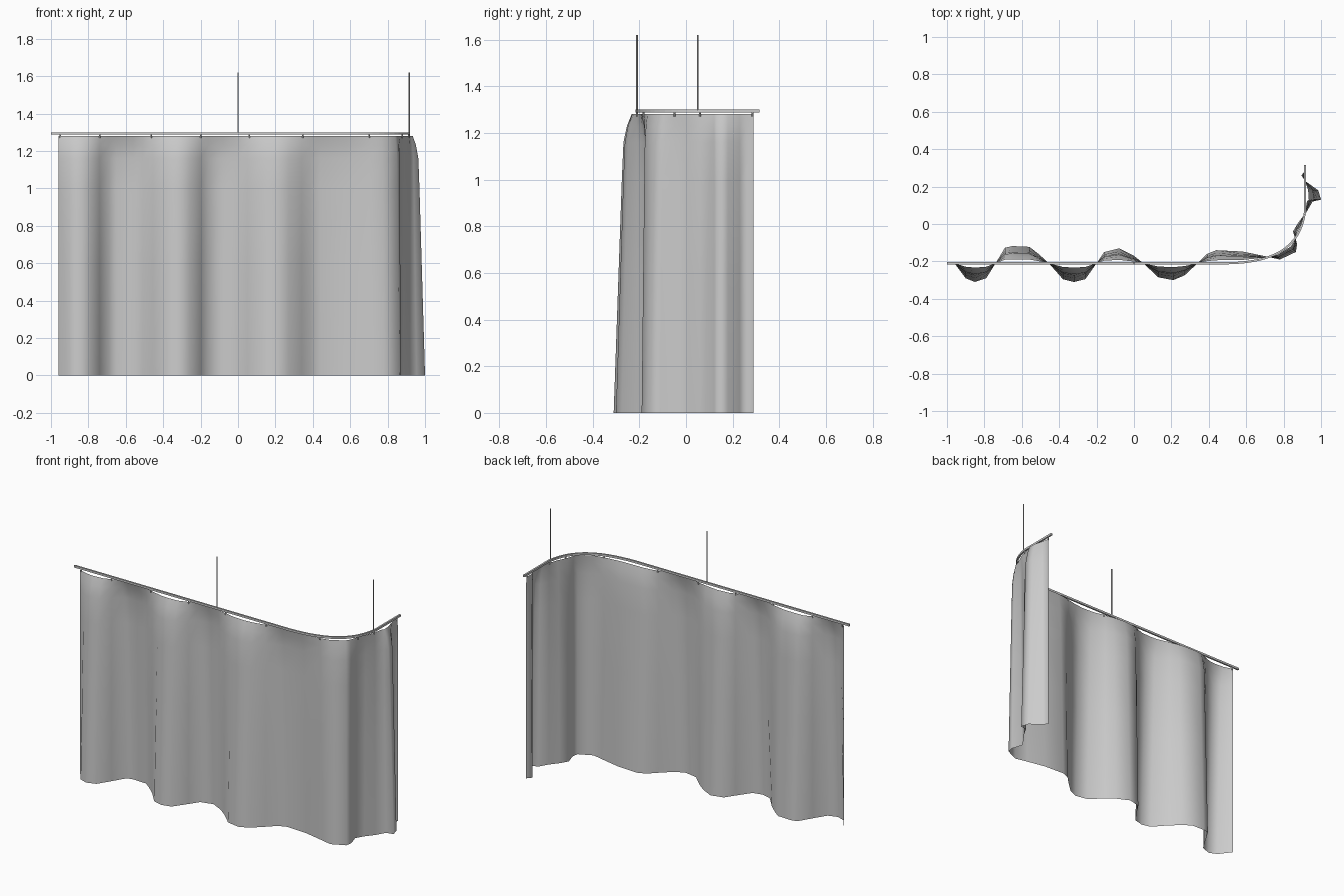
import bpy, bmesh
from mathutils import Vector
from mathutils.geometry import intersect_point_line, interpolate_bezier

if "Cube" in bpy.data.objects:
    bpy.data.objects.remove(bpy.data.objects["Cube"])

RAIL_Y = -0.21


def make_object(name, bm, smooth=False):
    bmesh.ops.recalc_face_normals(bm, faces=bm.faces)
    mesh = bpy.data.meshes.new(name)
    bm.to_mesh(mesh)
    bm.free()
    for p in mesh.polygons:
        p.use_smooth = smooth
    ob = bpy.data.objects.new(name, mesh)
    bpy.context.collection.objects.link(ob)
    return ob


# Rail centre line: long straight, bend, short straight
bend = interpolate_bezier(Vector((0.50, RAIL_Y, 0)), Vector((0.76, -0.205, 0)),
                          Vector((0.89, -0.12, 0)), Vector((0.915, 0.07, 0)), 16)
rail = [Vector((-1, RAIL_Y, 0))] + [Vector(p) for p in bend] + [Vector((0.915, 0.315, 0))]


def sweep(name, path, width, z0, z1):
    bm = bmesh.new()
    rings = []
    for i, p in enumerate(path):
        t = (path[min(i + 1, len(path) - 1)] - path[max(i - 1, 0)]).normalized()
        n = Vector((-t.y, t.x, 0)) * width / 2
        rings.append([bm.verts.new((q.x, q.y, z)) for q, z in
                      ((p - n, z0), (p + n, z0), (p + n, z1), (p - n, z1))])
    for a, b in zip(rings, rings[1:]):
        for k in range(4):
            bm.faces.new((a[k], a[(k + 1) % 4], b[(k + 1) % 4], b[k]))
    bm.faces.new(rings[0])
    bm.faces.new(rings[-1])
    return make_object(name, bm)


def rod(name, x, y, z0, z1, r):
    bm = bmesh.new()
    bmesh.ops.create_cone(bm, cap_ends=True, segments=8, radius1=r, radius2=r, depth=z1 - z0)
    bmesh.ops.translate(bm, verts=bm.verts, vec=(x, y, (z0 + z1) / 2))
    return make_object(name, bm)


def nearest_on_rail(p):
    best = None
    for a, b in zip(rail, rail[1:]):
        _, f = intersect_point_line(p, a, b)
        q = a.lerp(b, max(0, min(1, f)))
        if best is None or (q - p).length < (best - p).length:
            best = q
    return best


sweep("curtain_rail", rail, 0.011, 1.287, 1.3)

# Ceiling hangers
for x, y in ((0, RAIL_Y), (0.915, 0.05)):
    rod("hanger_rod", x, y, 1.295, 1.62, 0.0035)

# Curtain: hem outline, drawn in toward the rail at the top
hem = [(-.96, -.21), (-.9, -.29), (-.85, -.31), (-.79, -.29), (-.74, -.21),
       (-.69, -.127), (-.65, -.118), (-.56, -.122), (-.51, -.16), (-.455, -.21),
       (-.38, -.295), (-.32, -.31), (-.26, -.295), (-.2, -.21), (-.16, -.15),
       (-.08, -.13), (0, -.17), (.05, -.21), (.13, -.285), (.21, -.3),
       (.27, -.275), (.34, -.21), (.39, -.16), (.44, -.14), (.58, -.147),
       (.7, -.172), (.78, -.19), (.865, -.15), (.872, -.11), (.85, -.04),
       (.88, .01), (.92, .06), (.955, .12), (1.0, .13), (.985, .18),
       (.915, .23), (.895, .26), (.92, .29)]
levels = [(0, 1), (0.6, 0.79), (1.0, 0.65), (1.16, 0.58), (1.23, 0.43), (1.28, 0.23)]
bm = bmesh.new()
grid = []
for x, y in hem:
    p = Vector((x, y, 0))
    base = nearest_on_rail(p)
    col = []
    for z, f in levels:
        q = base.lerp(p, f)
        col.append(bm.verts.new((q.x, q.y, z)))
    grid.append(col)
for a, b in zip(grid, grid[1:]):
    for k in range(len(levels) - 1):
        bm.faces.new((a[k], b[k], b[k + 1], a[k + 1]))
make_object("curtain_fabric", bm, smooth=True)

# Hooks where the fabric crosses under the rail
for x, y in ((-.95, -.21), (-.74, -.21), (-.465, -.21), (-.2, -.21), (.06, -.21),
             (.345, -.21), (.7, -.18), (.88, -.05), (.915, .06), (.915, .285)):
    q = nearest_on_rail(Vector((x, y, 0)))
    rod("curtain_hook", q.x, q.y, 1.27, 1.29, 0.004)
